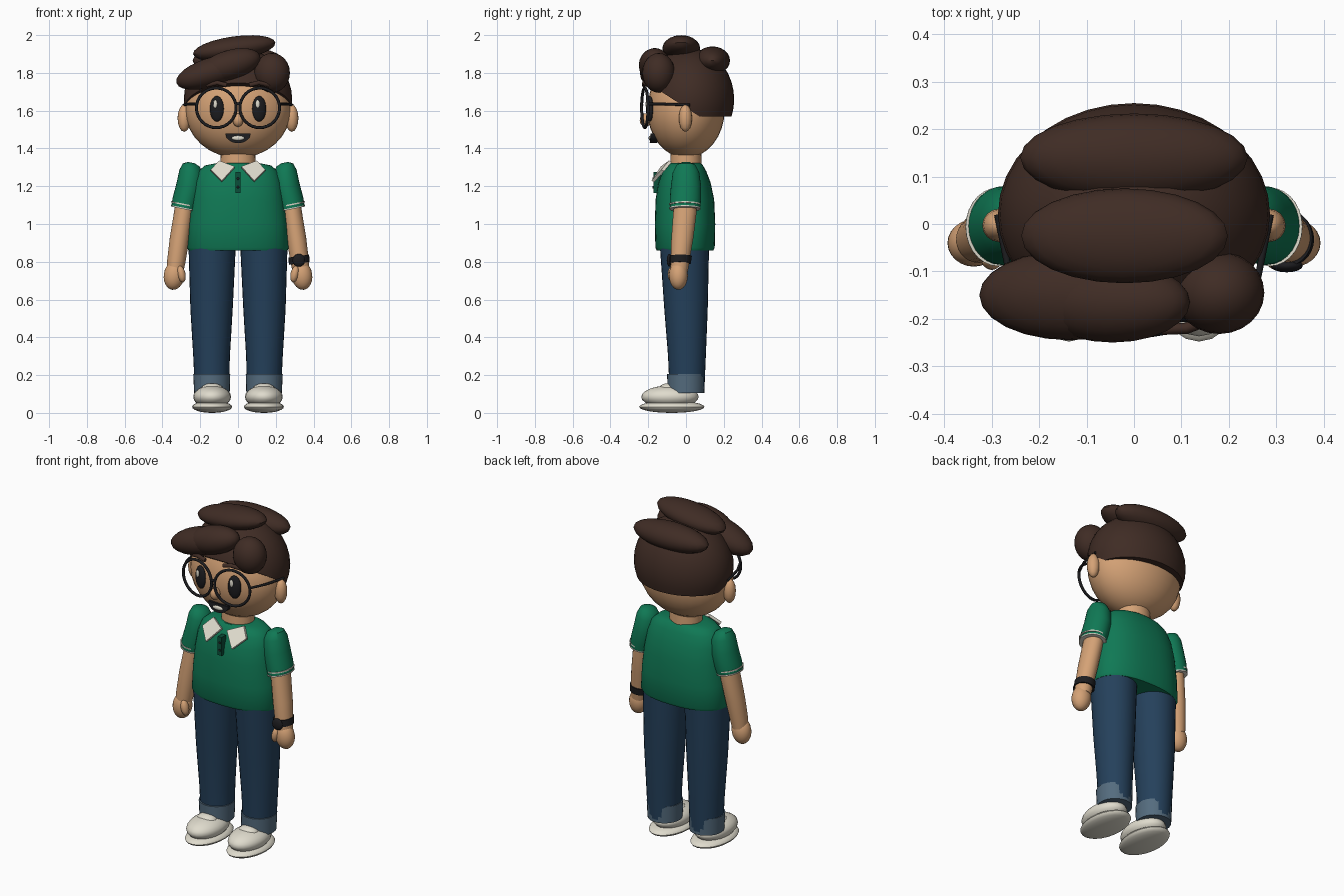
import bpy, bmesh, math
from mathutils import Vector, Matrix

if "Cube" in bpy.data.objects:
    bpy.data.objects.remove(bpy.data.objects["Cube"])


def mat(name, r, g, b):
    m = bpy.data.materials.new(name)
    m.diffuse_color = (r, g, b, 1)
    m.use_nodes = True
    m.node_tree.nodes["Principled BSDF"].inputs["Base Color"].default_value = m.diffuse_color
    return m


SKIN = mat("skin", .66, .36, .18)
HAIR = mat("dark_brown", .05, .025, .018)
GREEN = mat("shirt_green", .005, .19, .09)
DARK_GREEN = mat("placket_green", .003, .08, .042)
JEANS = mat("denim", .018, .052, .105)
CUFF = mat("light_denim", .09, .15, .21)
CREAM = mat("cream", .74, .71, .61)
BLACK = mat("black", .012, .012, .014)


def finish(name, bm, material, angle=40):
    bmesh.ops.recalc_face_normals(bm, faces=bm.faces)
    me = bpy.data.meshes.new(name)
    bm.to_mesh(me)
    bm.free()
    ob = bpy.data.objects.new(name, me)
    bpy.context.collection.objects.link(ob)
    me.materials.append(material)
    bpy.ops.object.select_all(action='DESELECT')
    bpy.context.view_layer.objects.active = ob
    ob.select_set(True)
    bpy.ops.object.shade_smooth_by_angle(angle=math.radians(angle))
    return ob


def ball_mesh(loc, radii, rot=(0, 0, 0), seg=24):
    bm = bmesh.new()
    bmesh.ops.create_uvsphere(bm, u_segments=seg, v_segments=seg // 2, radius=1)
    turn = Matrix.LocRotScale(Vector(loc), None, None)
    for axis, a in zip("XYZ", rot):
        turn = turn @ Matrix.Rotation(math.radians(a), 4, axis)
    bm.transform(turn @ Matrix.Diagonal((*radii, 1)))
    return bm


def ball(name, loc, radii, material, rot=(0, 0, 0), seg=24):
    return finish(name, ball_mesh(loc, radii, rot, seg), material)


def loft(name, rings, material, tilt=0, power=2, n=28):
    """Skin rings of (x, y, z, rx, ry); tilt leans each ring along x."""
    bm = bmesh.new()
    loops = []
    for x, y, z, rx, ry in rings:
        loop = []
        for i in range(n):
            c, s = math.cos(math.tau * i / n), math.sin(math.tau * i / n)
            dx = rx * math.copysign(abs(c) ** (2 / power), c)
            dy = ry * math.copysign(abs(s) ** (2 / power), s)
            loop.append(bm.verts.new((x + dx, y + dy, z + dx * tilt)))
        loops.append(loop)
    for a, b in zip(loops, loops[1:]):
        for i in range(n):
            j = (i + 1) % n
            bm.faces.new((a[i], a[j], b[j], b[i]))
    bm.faces.new(loops[0])
    bm.faces.new(loops[-1])
    return finish(name, bm, material)


def wire(name, points, radius, material, closed=False):
    cu = bpy.data.curves.new(name, 'CURVE')
    cu.dimensions = '3D'
    cu.bevel_depth, cu.bevel_resolution = radius, 2
    cu.use_fill_caps = True
    sp = cu.splines.new('POLY')
    sp.points.add(len(points) - 1)
    for p, co in zip(sp.points, points):
        p.co = (*co, 1)
    sp.use_cyclic_u = closed
    cu.materials.append(material)
    ob = bpy.data.objects.new(name, cu)
    bpy.context.collection.objects.link(ob)
    return ob


def box(name, loc, size, material):
    bm = bmesh.new()
    bmesh.ops.create_cube(bm, size=1)
    bm.transform(Matrix.Translation(loc) @ Matrix.Diagonal((*size, 1)))
    return finish(name, bm, material)


# Head, neck, nose
ball("head", (0, 0, 1.605), (.28, .205, .255), SKIN, seg=32)
loft("neck", [(0, 0, 1.28, .095, .085), (0, 0, 1.40, .09, .08)], SKIN)
ball("nose", (0, -.215, 1.55), (.028, .03, .036), SKIN, seg=16)

# Hair cap, trimmed to a nape line and a slope rising to the forehead
bm = ball_mesh((0, .02, 1.66), (.287, .235, .27), seg=36)
for normal in ((0, 0, 1), (0, .65, 1)):
    geom = bm.verts[:] + bm.edges[:] + bm.faces[:]
    cut = bmesh.ops.bisect_plane(bm, geom=geom, plane_co=(0, .07, 1.57),
                                 plane_no=normal, clear_inner=True)
    edges = [e for e in cut["geom_cut"] if isinstance(e, bmesh.types.BMEdge)]
    bmesh.ops.holes_fill(bm, edges=edges, sides=0)
finish("hair_cap", bm, HAIR)

# Hair tufts
ball("fringe_outer", (-.135, -.15, 1.805), (.2, .095, .078), HAIR, (0, -17, 0))
ball("fringe_inner", (-.045, -.165, 1.84), (.17, .085, .08), HAIR, (0, -17, 0))
ball("fringe_side", (.18, -.145, 1.8), (.095, .087, .105), HAIR)
ball("crown_tuft", (-.02, -.025, 1.93), (.22, .1, .063), HAIR, (0, -8, 0))
ball("back_tuft", (0, .14, 1.865), (.24, .093, .075), HAIR)

# Mouth: dark half disc with a pale inset
bm = bmesh.new()
arc = [(.066 * math.cos(a), .05 * math.sin(a))
       for a in (math.pi + math.pi * i / 14 for i in range(15))]
front = [bm.verts.new((x, -.193 + 1.4 * x * x, 1.478 + z)) for x, z in arc]
face = bm.faces.new(front)
ext = bmesh.ops.extrude_face_region(bm, geom=[face])
for v in ext["geom"]:
    if isinstance(v, bmesh.types.BMVert):
        v.co.y += .04
finish("mouth", bm, BLACK)
ball("teeth", (0, -.19, 1.455), (.034, .008, .013), CREAM, seg=12)

# Features and limbs on both sides
for s, side in ((-1, "left"), (1, "right")):
    ball(side + "_ear", (s * .285, -.003, 1.56), (.035, .035, .072), SKIN, seg=16)
    ball(side + "_eye", (s * .112, -.192, 1.61), (.038, .018, .068), BLACK, (0, 0, s * 14))
    ball(side + "_eye_glint", (s * .112 - .008, -.209, 1.635), (.011, .005, .022), CREAM, seg=12)
    wire(side + "_eyebrow", [(s * .06, -.222, 1.735), (s * .11, -.22, 1.748),
                             (s * .165, -.2, 1.735)], .012, HAIR)

    # Glasses
    rim = [(s * .115 + .105 * math.cos(a), -.218 + s * .16 * .105 * math.cos(a),
            1.615 + .105 * math.sin(a)) for a in (math.tau * i / 32 for i in range(32))]
    wire(side + "_glasses_rim", rim, .008, BLACK, True)
    wire(side + "_glasses_arm", [(s * .218, -.2, 1.635), (s * .262, -.11, 1.635),
                                 (s * .288, .02, 1.63)], .007, BLACK)

    # Shirt sleeve with two pale bands at the hem
    loft(side + "_sleeve", [(s * .247, 0, 1.325, .018, .025), (s * .247, 0, 1.312, .045, .05),
                            (s * .248, 0, 1.275, .062, .07), (s * .257, 0, 1.2, .069, .08),
                            (s * .275, -.003, 1.13, .07, .083), (s * .287, -.006, 1.08, .066, .08)],
         GREEN, s * .2)
    for k, z in enumerate((1.079, 1.1)):
        loft(f"{side}_sleeve_band_{k}", [(s * .287, -.006, z, .0685, .0825),
                                         (s * .286, -.006, z + .007, .069, .083)], CREAM, s * .2)

    # Arm and hand
    loft(side + "_arm", [(s * .27, 0, 1.2, .045, .055), (s * .288, -.006, 1.06, .05, .062),
                         (s * .31, -.02, .92, .051, .058), (s * .327, -.032, .8, .048, .05),
                         (s * .333, -.035, .75, .043, .045)], SKIN, s * .15)
    ball(side + "_hand", (s * .338, -.04, .728), (.055, .05, .077), SKIN, (0, s * -8, 0))
    ball(side + "_thumb", (s * .3, -.072, .735), (.022, .025, .045), SKIN, (0, s * 12, 0), 16)

    # Trouser leg and turned-up cuff
    loft(side + "_trouser_leg", [(s * .138, .005, .11, .09, .092), (s * .14, .005, .3, .097, .1),
                                 (s * .14, 0, .55, .112, .115), (s * .137, -.008, .88, .125, .13)], JEANS)
    loft(side + "_trouser_cuff", [(s * .138, 0, .105, .094, .097),
                                  (s * .139, 0, .205, .098, .1)], CUFF)

    # Shoe
    ball(side + "_shoe_sole", (s * .137, -.075, .032), (.106, .173, .032), CREAM)
    ball(side + "_shoe_upper", (s * .137, -.085, .085), (.1, .152, .06), CREAM)
    ball(side + "_shoe_tongue", (s * .137, -.095, .125), (.06, .05, .032), CREAM, seg=16)

    # Collar flap
    bm = bmesh.new()
    flap = [(.145, -.115, 1.28), (.1, -.075, 1.328), (.018, -.118, 1.297), (.085, -.168, 1.222)]
    face = bm.faces.new([bm.verts.new((s * x, y, z)) for x, y, z in flap])
    ext = bmesh.ops.extrude_face_region(bm, geom=[face])
    for v in ext["geom"]:
        if isinstance(v, bmesh.types.BMVert):
            v.co += Vector((0, -.015, .008))
    finish(side + "_collar_flap", bm, CREAM)

wire("glasses_bridge", [(-.016, -.233, 1.63), (0, -.236, 1.638), (.016, -.233, 1.63)], .008, BLACK)

# Shirt body, hem, placket and buttons
loft("shirt_body", [(0, -.005, .86, .262, .15), (0, -.005, .875, .27, .157),
                    (0, -.005, 1.0, .262, .16), (0, -.006, 1.13, .247, .155),
                    (0, -.008, 1.22, .232, .138), (0, -.008, 1.28, .21, .115),
                    (0, -.008, 1.31, .175, .098), (0, -.008, 1.323, .11, .085)],
     GREEN, power=2.35, n=36)
box("placket", (0, -.153, 1.22), (.027, .04, .11), DARK_GREEN)
for z in (1.195, 1.24):
    ball("button", (0, -.174, z), (.007, .004, .007), BLACK, seg=12)

# Wristwatch
loft("watch_band", [(.325, -.032, .792, .055, .058), (.321, -.029, .83, .055, .06)], BLACK, .15)
ball("watch_face", (.322, -.088, .808), (.034, .014, .034), BLACK, seg=16)
